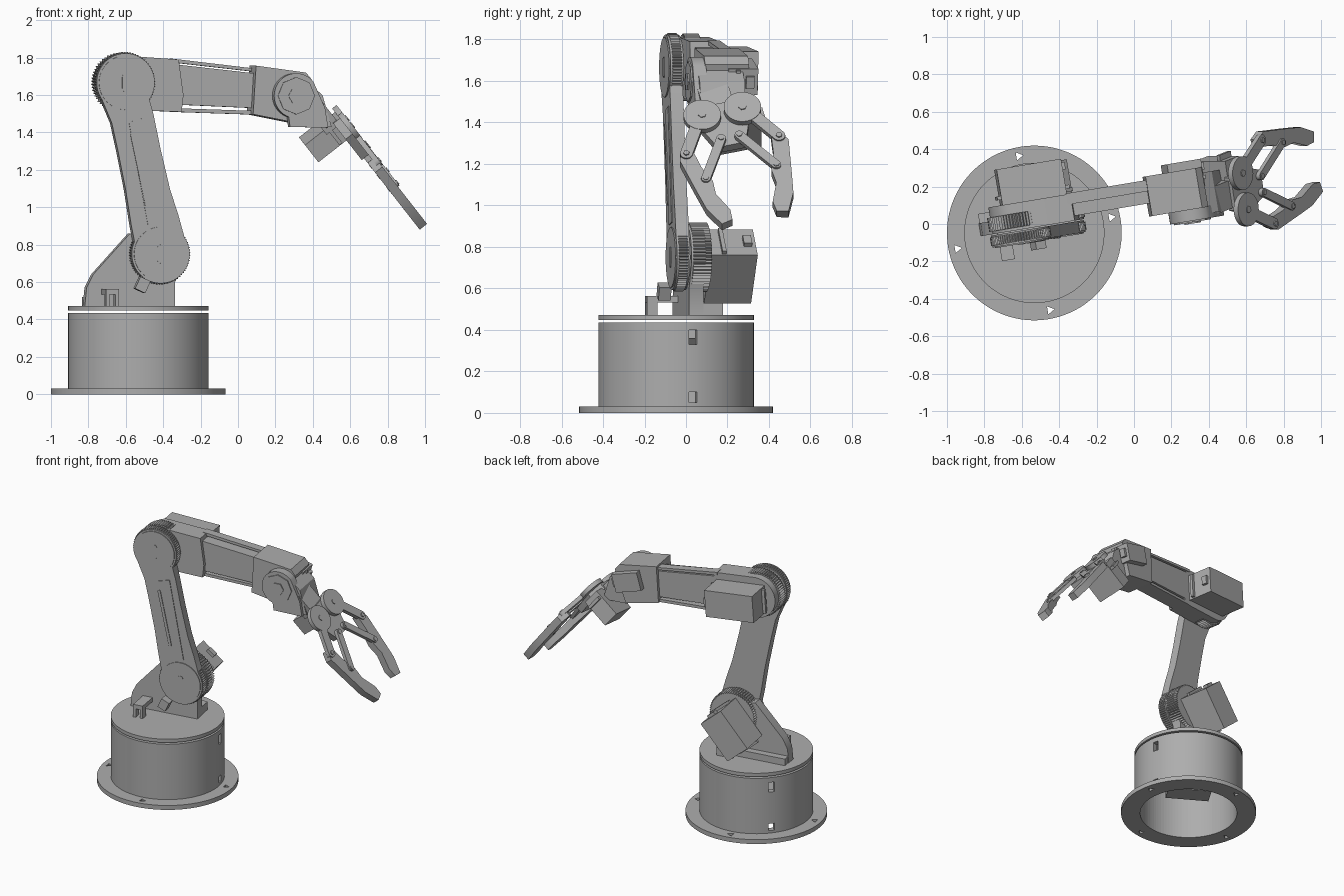
import bpy, bmesh, math
from mathutils import Vector, Matrix

if "Cube" in bpy.data.objects:
    bpy.data.objects.remove(bpy.data.objects["Cube"])

grey = bpy.data.materials.new("machine grey")
grey.use_nodes = True
grey.diffuse_color = (0.42, 0.42, 0.42, 1)
grey.node_tree.nodes["Principled BSDF"].inputs["Base Color"].default_value = grey.diffuse_color

# Frames: (origin, first axis, second axis, extrusion axis)
TURN = math.radians(9.5)
C, S = math.cos(TURN), math.sin(TURN)
CENTRE = Vector((-0.533, -0.048, 0))
ARM = (CENTRE, Vector((C, S, 0)), Vector((0, 0, 1)), Vector((-S, C, 0)))
BASE = (CENTRE, Vector((C, S, 0)), Vector((-S, C, 0)), Vector((0, 0, 1)))
forward = Vector((0.6, 0.24, -0.768)).normalized()
normal = Vector((0.788, 0, 0.616))
normal = (normal - forward * normal.dot(forward)).normalized()
HAND = (Vector((0.597, 0.175, 1.457)), normal.cross(forward), forward, normal)
made = []


def prism(name, frame, outline, low, high):
    """Extrude a 2D outline along the third axis of a frame."""
    origin, a, b, c = frame
    bm = bmesh.new()
    rings = [[bm.verts.new(origin + a * p + b * q + c * h) for p, q in outline] for h in (low, high)]
    for ring in rings:
        bm.faces.new(ring)
    n = len(outline)
    for i in range(n):
        j = (i + 1) % n
        bm.faces.new((rings[0][i], rings[0][j], rings[1][j], rings[1][i]))
    bmesh.ops.recalc_face_normals(bm, faces=bm.faces)
    mesh = bpy.data.meshes.new(name)
    bm.to_mesh(mesh)
    bm.free()
    mesh.materials.append(grey)
    ob = bpy.data.objects.new(name, mesh)
    bpy.context.collection.objects.link(ob)
    made.append(ob)
    return ob


def arc(p, q, r, start=0, end=360, n=48):
    full = end - start == 360
    steps = n if full else n - 1
    angles = [math.radians(start + (end - start) * i / steps) for i in range(n)]
    return [(p + r * math.cos(t), q + r * math.sin(t)) for t in angles]


def rect(p, q, w, h, tilt=0):
    rot = Matrix.Rotation(math.radians(tilt), 2)
    corners = [rot @ Vector((x * w / 2, y * h / 2)) for x, y in ((-1, -1), (1, -1), (1, 1), (-1, 1))]
    return [(p + k.x, q + k.y) for k in corners]


def bar(a, b, width):
    """Rounded bar between two points."""
    t = math.degrees(math.atan2(b[1] - a[1], b[0] - a[0]))
    return arc(*a, width / 2, t + 90, t + 270, 10) + arc(*b, width / 2, t - 90, t + 90, 10)


def knurl(p, q, r, depth, teeth):
    pts = []
    for i in range(teeth * 2):
        t = math.pi * i / teeth
        k = r + depth * (i % 2)
        pts.append((p + k * math.cos(t), q + k * math.sin(t)))
    return pts


def cut(target, cutter):
    if cutter in made:
        made.remove(cutter)
    cutter.hide_render = True
    cutter.hide_viewport = True
    mod = target.modifiers.new("cut", "BOOLEAN")
    mod.operation = "DIFFERENCE"
    mod.object = cutter


def servo(name, p, q, w, h, tilt, low, high):
    """Servo case with mounting ears and a cable plug."""
    prism(name + "_case", ARM, rect(p, q, w, h, tilt), low, high)
    mid = low + (high - low) * 0.25
    prism(name + "_ears", ARM, rect(p, q, w * 1.12, h * 0.9, tilt), mid, mid + 0.02)
    t = math.radians(tilt)
    end = (p + math.cos(t) * w / 2, q + math.sin(t) * w / 2)
    prism(name + "_plug", ARM, rect(*end, 0.04, 0.06, tilt), high - 0.06, high - 0.02)


# Round base: flange, hollow drum and turntable
flange = prism("base_flange", BASE, arc(0, 0, 0.467, n=96), 0, 0.032)
drum = prism("base_drum", BASE, arc(0, 0, 0.375, n=96), 0.03, 0.435)
bore = prism("bore_cutter", BASE, arc(0, 0, 0.335, n=96), -0.1, 0.6)
cut(flange, bore)
cut(drum, bore)
for i in range(4):
    t = math.radians(2 + 90 * i)
    hole = prism("bolt_hole_cutter", BASE, arc(0.42 * math.cos(t), 0.42 * math.sin(t), 0.025, n=3), -0.1, 0.1)
    cut(flange, hole)
for angle in (3, 131):
    t = math.radians(angle)
    outline = rect(0.36 * math.cos(t), 0.36 * math.sin(t), 0.2, 0.04, angle)
    for low, high in ((0.05, 0.1), (0.33, 0.4)):
        cut(drum, prism("wall_slot_cutter", BASE, outline, low, high))
prism("turntable", BASE, arc(0, 0, 0.375, n=96), 0.447, 0.472)
prism("base_servo", BASE, rect(0, 0, 0.3, 0.14, 140), 0.15, 0.36)
prism("base_servo_bar", BASE, rect(0, 0, 0.68, 0.1, 140), 0.3, 0.32)

# Shoulder bracket standing on the turntable
SH = (0.115, 0.75)
EL = (-0.075, 1.666)
shoulder = [(-0.285, 0.47), (-0.275, 0.57), (-0.24, 0.64), (-0.04, 0.86)]
shoulder += arc(*SH, 0.16, 140, -10, 24) + [(0.203, 0.6), (0.203, 0.47)]
prism("shoulder_bracket", ARM, shoulder, 0.03, 0.1)
prism("shoulder_foot", ARM, rect(-0.04, 0.495, 0.48, 0.05), 0.06, 0.15)
prism("shoulder_rear_foot", ARM, rect(0.14, 0.5, 0.12, 0.06), 0.1, 0.195)
prism("shoulder_knurl", ARM, knurl(*SH, 0.155, 0.012, 60), 0.04, 0.13)
for p in (-0.185, -0.135):
    prism("front_lug_side", ARM, rect(p, 0.515, 0.02, 0.09), -0.12, -0.07)
prism("front_lug_top", ARM, rect(-0.16, 0.548, 0.07, 0.03), -0.12, 0.04)
prism("cable_clip", ARM, rect(0.01, 0.585, 0.06, 0.07, -25), -0.09, -0.03)
servo("shoulder_servo", 0.065, 0.705, 0.305, 0.19, 50, 0.13, 0.36)

# Waisted upper arm with joint caps
link = arc(*EL, 0.157, -35, 215, 40) + [(-0.15, 1.45), (-0.118, 1.307), (-0.075, 1.094), (-0.045, 0.906)]
link += arc(*SH, 0.157, 155, 395, 40) + [(0.21, 0.96), (0.166, 1.094), (0.115, 1.307), (0.075, 1.5)]
prism("upper_arm", ARM, link, -0.04, 0.024)
prism("upper_arm_panel", ARM, [(-0.058, 1.455), (0.034, 1.48), (0.137, 0.92), (0.045, 0.905)], -0.045, -0.038)
prism("upper_arm_groove_rib", ARM, bar((-0.04, 1.385), (0.04, 1.01), 0.02), -0.05, -0.043)
for joint, (p, q) in (("elbow", EL), ("shoulder", SH)):
    prism(joint + "_cap", ARM, arc(p, q, 0.145), -0.046, -0.038)
    prism(joint + "_cap_hub", ARM, bar((p, q - 0.03), (p, q + 0.03), 0.04), -0.05, -0.043)
    prism(joint + "_rim", ARM, knurl(p, q, 0.154, 0.01, 70), -0.03, 0.015)

# Forearm: elbow housing, slim body, and rails
housing = arc(*EL, 0.145, 90, 270, 30) + [(0.24, 1.51), (0.25, 1.6), (0.224, 1.79)]
prism("elbow_housing", ARM, housing, 0.03, 0.175)
prism("elbow_knurl", ARM, knurl(*EL, 0.15, 0.012, 60), 0.045, 0.12)
prism("forearm_body", ARM, [(0.2, 1.765), (0.65, 1.715), (0.65, 1.53), (0.2, 1.55)], 0.055, 0.175)
prism("forearm_top_rail", ARM, [(0.2, 1.795), (0.65, 1.742), (0.65, 1.725), (0.2, 1.775)], 0.12, 0.18)
prism("forearm_bottom_rail", ARM, [(0.2, 1.53), (0.65, 1.515), (0.65, 1.495), (0.2, 1.51)], 0.06, 0.18)
servo("elbow_servo", 0.025, 1.66, 0.35, 0.19, -4, 0.15, 0.368)

# Wrist: fork, round cheek plate and servo
WR = (0.844, 1.596)
prism("wrist_block", ARM, [(0.636, 1.757), (0.907, 1.72), (0.94, 1.68), (0.86, 1.45), (0.62, 1.497)], -0.015, 0.2)
cheek = arc(*WR, 0.12, 40, 250, 30) + [(0.81, 1.43), (1.017, 1.425), (1.0, 1.53)]
prism("wrist_cheek", ARM, cheek, -0.075, -0.01)
prism("wrist_cap", ARM, arc(*WR, 0.1, n=8), -0.083, -0.07)
prism("wrist_hub", ARM, arc(*WR, 0.045, n=6), -0.09, -0.075)
prism("wrist_bridge", ARM, [(0.92, 1.66), (0.99, 1.6), (1.04, 1.43), (0.86, 1.43), (0.88, 1.5)], -0.05, 0.17)
servo("wrist_servo", 0.835, 1.62, 0.19, 0.13, -15, 0.1, 0.245)

# Hand: neck, palm, its servo and two gears
prism("hand_neck", HAND, rect(0, -0.13, 0.15, 0.18), -0.14, -0.05)
prism("hand_servo", HAND, rect(0.07, 0.0, 0.22, 0.12), -0.265, -0.06)
prism("hand_servo_ears", HAND, rect(0.07, 0.0, 0.28, 0.1), -0.12, -0.1)
palm = [(-0.09, -0.07), (0.09, -0.07), (0.13, 0.03), (0.07, 0.19), (-0.07, 0.19), (-0.13, 0.03)]
prism("palm", HAND, palm, -0.075, -0.03)

finger = [(0.27, 0.24), (0.24, 0.18), (0.195, 0.19), (0.18, 0.3), (0.145, 0.4), (0.15, 0.48),
          (0.105, 0.59), (0.11, 0.65), (0.165, 0.665), (0.215, 0.56), (0.235, 0.45)]
for side, m in (("right", -1), ("left", 1)):
    def flip(pts):
        return [(m * p, q) for p, q in pts]
    prism(side + "_gear", HAND, flip(arc(0.1, 0, 0.09)), -0.03, 0.0)
    prism(side + "_gear_pin", HAND, flip(arc(0.1, 0, 0.02, n=6)), 0, 0.005)
    prism(side + "_outer_link", HAND, flip(bar((0.12, 0.02), (0.23, 0.21), 0.06)), -0.03, -0.002)
    prism(side + "_inner_link", HAND, flip(bar((0.045, 0.16), (0.175, 0.38), 0.045)), -0.025, 0.0)
    prism(side + "_finger", HAND, flip(finger), -0.06, -0.01)
    for p, q in ((0.23, 0.21), (0.175, 0.38), (0.045, 0.16)):
        prism(side + "_link_pin", HAND, flip(arc(p, q, 0.015, n=6)), -0.062, 0.005)

# Smooth the round walls, keep the edges sharp
bpy.ops.object.select_all(action="DESELECT")
for ob in made:
    ob.select_set(True)
bpy.context.view_layer.objects.active = made[0]
bpy.ops.object.shade_smooth_by_angle(angle=math.radians(30))
